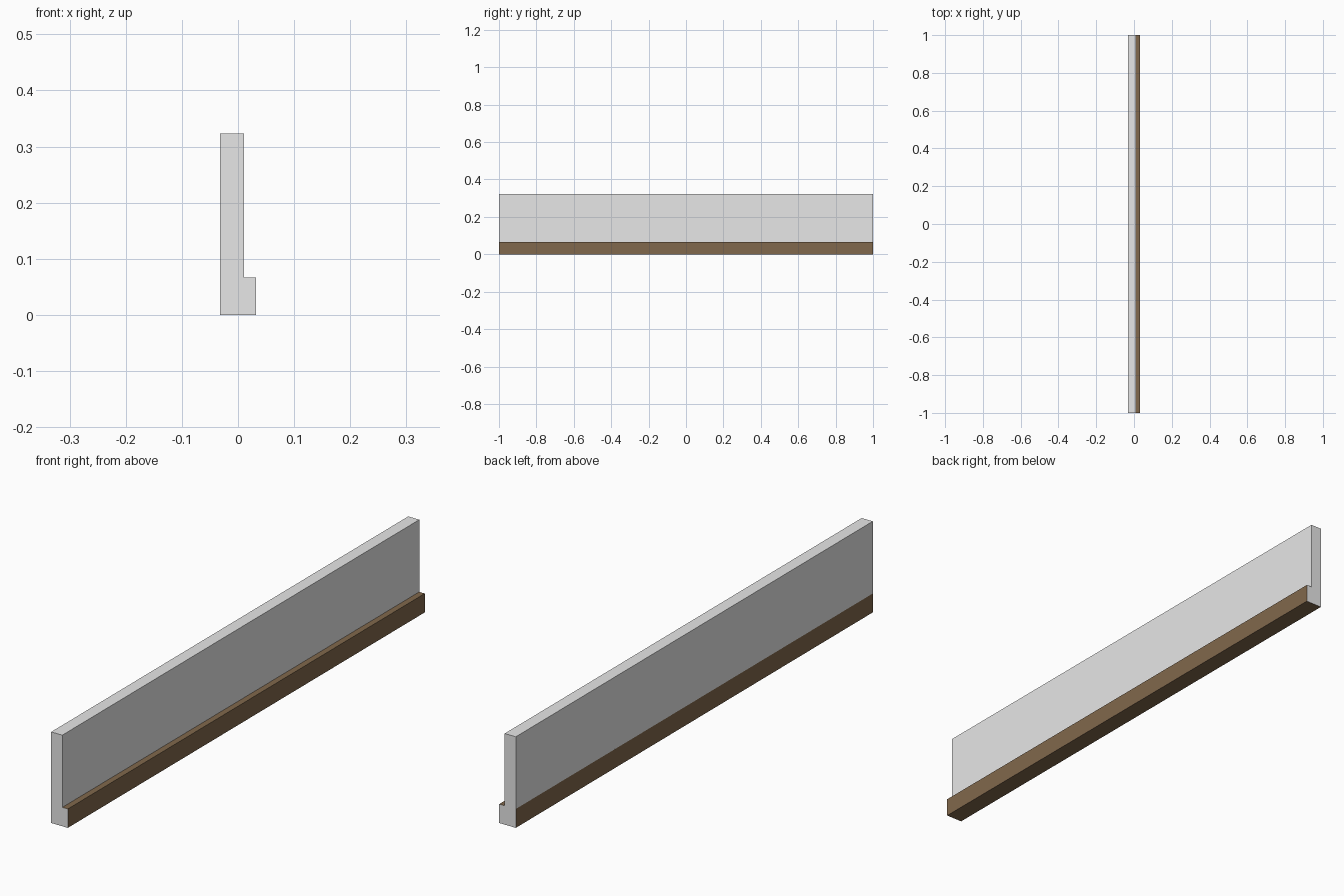
import bpy
import bmesh

if "Cube" in bpy.data.objects:
    bpy.data.objects.remove(bpy.data.objects["Cube"])


def material(name, rgb):
    m = bpy.data.materials.new(name)
    m.diffuse_color = (*rgb, 1.0)
    m.use_nodes = True
    m.node_tree.nodes["Principled BSDF"].inputs["Base Color"].default_value = m.diffuse_color
    return m


grey = material("wall_grey", (0.8, 0.8, 0.8))
brown = material("trim_brown", (0.22, 0.138, 0.072))


def extrude_profile(name, points, mats, rule):
    """Extrude an x/z profile along y from -1 to 1; rule(face) picks the material."""
    bm = bmesh.new()
    face = bm.faces.new([bm.verts.new((x, -1, z)) for x, z in points])
    ext = bmesh.ops.extrude_face_region(bm, geom=[face])
    verts = [g for g in ext["geom"] if isinstance(g, bmesh.types.BMVert)]
    bmesh.ops.translate(bm, verts=verts, vec=(0, 2, 0))
    bmesh.ops.recalc_face_normals(bm, faces=bm.faces)
    bm.normal_update()
    for f in bm.faces:
        f.material_index = rule(f)
    mesh = bpy.data.meshes.new(name)
    bm.to_mesh(mesh)
    bm.free()
    for m in mats:
        mesh.materials.append(m)
    obj = bpy.data.objects.new(name, mesh)
    bpy.context.collection.objects.link(obj)


BACK, FRONT, LEDGE = -0.0325, 0.011, 0.0325
STEP, TOP = 0.067, 0.323

# upper wall panel
extrude_profile("wall_panel",
                [(BACK, STEP), (FRONT, STEP), (FRONT, TOP), (BACK, TOP)],
                [grey], lambda f: 0)

# wider base: brown along its length, grey on the two cut ends
extrude_profile("base_trim",
                [(BACK, 0), (LEDGE, 0), (LEDGE, STEP), (BACK, STEP)],
                [grey, brown], lambda f: 0 if abs(f.normal.y) > 0.5 else 1)
